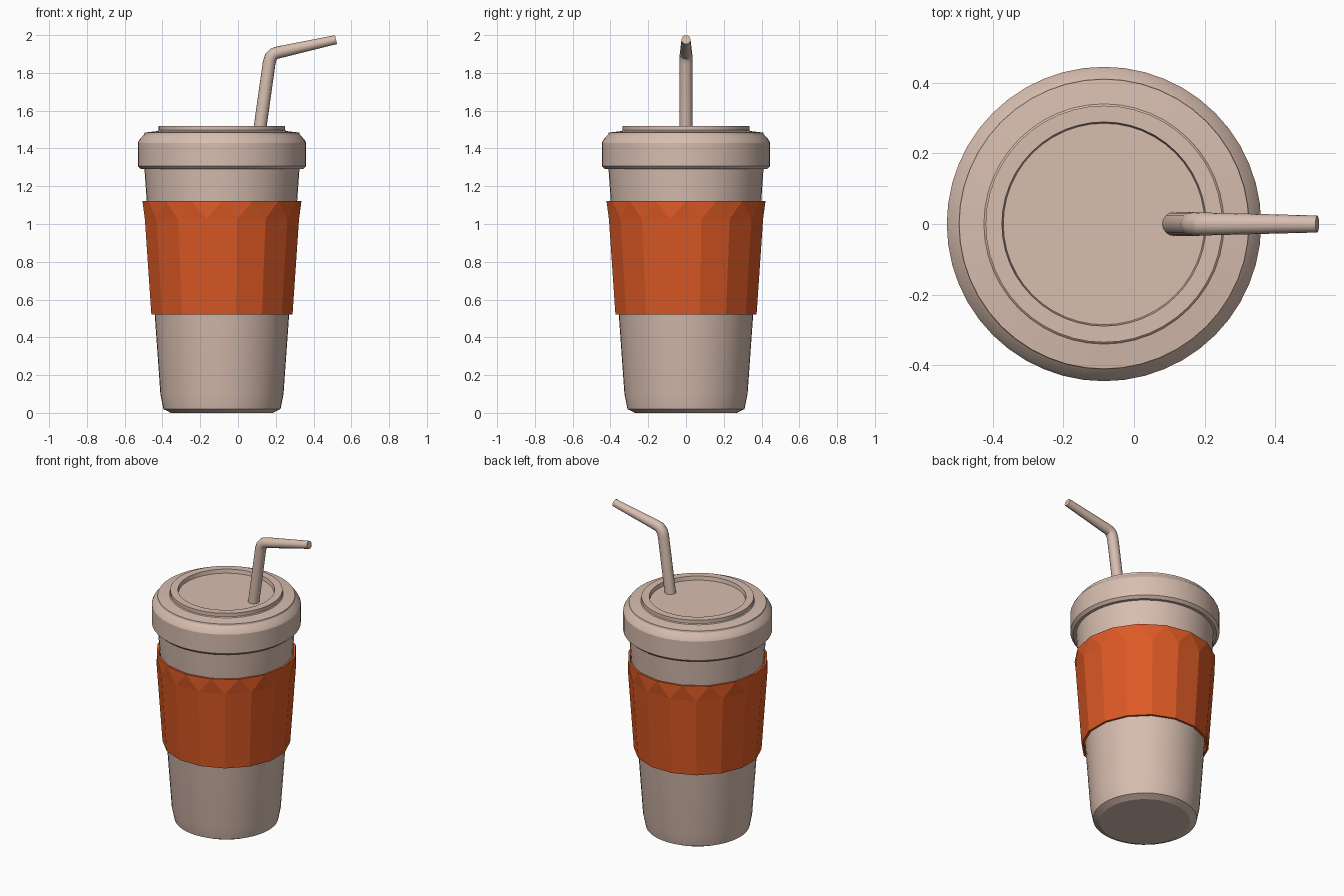
import bpy, bmesh, math
from mathutils import Vector

if "Cube" in bpy.data.objects:
    bpy.data.objects.remove(bpy.data.objects["Cube"])

CX = -0.085  # cup axis


def material(name, rgb):
    m = bpy.data.materials.new(name)
    m.diffuse_color = (*rgb, 1)
    m.use_nodes = True
    m.node_tree.nodes["Principled BSDF"].inputs["Base Color"].default_value = m.diffuse_color
    return m


BEIGE = material("warm beige", (0.68, 0.51, 0.43))
ORANGE = material("burnt orange", (0.72, 0.10, 0.018))


def loft(name, rings, mat, caps=True, closed=False, smooth=True):
    """Skin a list of equally sized vertex rings."""
    bm = bmesh.new()
    vs = [[bm.verts.new(p) for p in r] for r in rings]
    n = len(vs[0])
    pairs = list(zip(vs, vs[1:])) + ([(vs[-1], vs[0])] if closed else [])
    for a, b in pairs:
        for i in range(n):
            j = (i + 1) % n
            bm.faces.new((a[i], a[j], b[j], b[i]))
    if caps:
        bm.faces.new(vs[0][::-1])
        bm.faces.new(vs[-1])
    bmesh.ops.recalc_face_normals(bm, faces=bm.faces)
    return finish(name, bm, mat, smooth)


def finish(name, bm, mat, smooth):
    me = bpy.data.meshes.new(name)
    bm.to_mesh(me)
    bm.free()
    me.materials.append(mat)
    ob = bpy.data.objects.new(name, me)
    bpy.context.collection.objects.link(ob)
    if smooth:
        bpy.ops.object.select_all(action='DESELECT')
        ob.select_set(True)
        bpy.context.view_layer.objects.active = ob
        bpy.ops.object.shade_smooth_by_angle(angle=math.radians(25))
    return ob


def ring(r, z, n=48, phase=0.0):
    return [(CX + r * math.cos(2 * math.pi * (i + phase) / n),
             r * math.sin(2 * math.pi * (i + phase) / n), z) for i in range(n)]


# Tapered cup body with a bevelled foot
cup = [(0.27, 0.0), (0.285, 0.008), (0.31, 0.02), (0.326, 0.1), (0.411, 1.30)]
loft("cup_body", [ring(r, z) for r, z in cup], BEIGE)

# Lid: skirt, shoulder, raised rim and recessed top
lid = [(0.405, 1.29), (0.428, 1.29), (0.445, 1.306), (0.445, 1.43), (0.437, 1.447),
       (0.412, 1.473), (0.41, 1.484), (0.34, 1.492), (0.335, 1.497), (0.335, 1.52),
       (0.289, 1.52), (0.285, 1.495)]
loft("lid", [ring(r, z) for r, z in lid], BEIGE)

# Sleeve: sixteen flat panels with a zigzag band of triangles at the top
N = 16
bm = bmesh.new()
rows = [[bm.verts.new(p) for p in ring(r, z, N, ph)] for r, z, ph in
        [(0.381, 0.52, 0.5), (0.416, 1.025, 0.5), (0.421, 1.122, 0.0),
         (0.408, 1.122, 0.0), (0.367, 0.52, 0.5)]]
low, mid, top, top_in, low_in = rows
for i in range(N):
    j = (i + 1) % N
    bm.faces.new((low[i], low[j], mid[j], mid[i]))
    bm.faces.new((mid[i], mid[j], top[j]))
    bm.faces.new((top[i], mid[i], top[j]))
    bm.faces.new((top[i], top[j], top_in[j], top_in[i]))
    bm.faces.new((top_in[i], top_in[j], low_in[i]))
    bm.faces.new((top_in[j], low_in[j], low_in[i]))
    bm.faces.new((low_in[i], low_in[j], low[j], low[i]))
bmesh.ops.recalc_face_normals(bm, faces=bm.faces)
finish("sleeve", bm, ORANGE, False)

# Bent straw, thinner towards the mouth end: (x, z, radius)
path = [(0.114, 1.49, 0.034), (0.165, 1.855, 0.034), (0.174, 1.883, 0.034),
        (0.19, 1.901, 0.033), (0.215, 1.909, 0.032), (0.519, 1.976, 0.024)]
pts = [Vector((x, 0, z)) for x, z, r in path]
rings = []
for k, p in enumerate(pts):
    t = Vector((0, 0, 0))
    if k > 0:
        t += (p - pts[k - 1]).normalized()
    if k < len(pts) - 1:
        t += (pts[k + 1] - p).normalized()
    t.normalize()
    side = Vector((0, 1, 0))
    up = t.cross(side)
    r = path[k][2]
    rings.append([p + r * (math.cos(a) * side + math.sin(a) * up)
                  for a in (2 * math.pi * i / 16 for i in range(16))])
loft("straw", rings, BEIGE)
